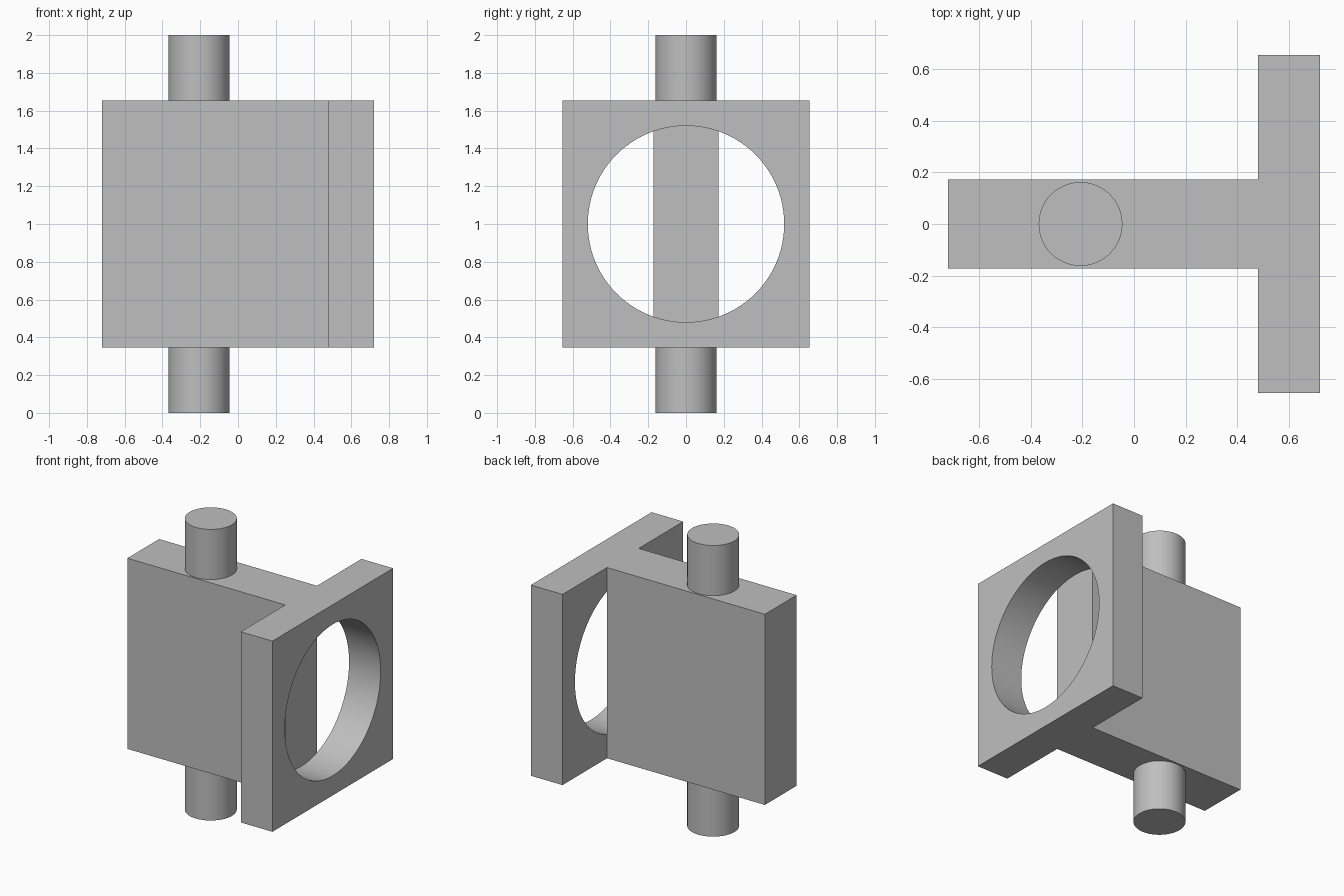
import bpy, bmesh, math
from mathutils import Matrix

if "Cube" in bpy.data.objects:
    bpy.data.objects.remove(bpy.data.objects["Cube"])

grey = bpy.data.materials.new("plain grey")
grey.use_nodes = True
colour = (0.52, 0.52, 0.52, 1)
grey.diffuse_color = colour
grey.node_tree.nodes["Principled BSDF"].inputs["Base Color"].default_value = colour

# Main dimensions
HALF_X, HALF_Y, WEB_Y = 0.72, 0.655, 0.172
PLATE_X = 0.48
BOTTOM, TOP, HEIGHT = 0.345, 1.655, 2.0
HOLE_R, PIN_R, PIN_X = 0.52, 0.162, -0.207


def finish(name, bm):
    bmesh.ops.recalc_face_normals(bm, faces=bm.faces)
    mesh = bpy.data.meshes.new(name)
    bm.to_mesh(mesh)
    bm.free()
    mesh.materials.append(grey)
    obj = bpy.data.objects.new(name, mesh)
    bpy.context.collection.objects.link(obj)
    return obj


def extrude(name, outline, offset):
    """Sweep a flat outline into a closed solid."""
    bm = bmesh.new()
    face = bm.faces.new([bm.verts.new(p) for p in outline])
    result = bmesh.ops.extrude_face_region(bm, geom=[face], use_keep_orig=True)
    verts = [v for v in result["geom"] if isinstance(v, bmesh.types.BMVert)]
    bmesh.ops.translate(bm, verts=verts, vec=offset)
    return finish(name, bm)


def smooth(obj):
    bpy.ops.object.select_all(action="DESELECT")
    obj.select_set(True)
    bpy.context.view_layer.objects.active = obj
    bpy.ops.object.shade_smooth_by_angle(angle=math.radians(30))


# T-shaped body: thick web joined to a square end plate
half = [(-HALF_X, WEB_Y), (PLATE_X, WEB_Y), (PLATE_X, HALF_Y), (HALF_X, HALF_Y)]
outline = half + [(x, -y) for x, y in reversed(half)]
body = extrude("t_body", [(x, y, BOTTOM) for x, y in outline], (0, 0, TOP - BOTTOM))

# Round opening through the plate, stopping flush at the web
angles = [math.tau * i / 96 for i in range(96)]
ring = [(PLATE_X, HOLE_R * math.cos(a), 1 + HOLE_R * math.sin(a)) for a in angles]
cutter = extrude("hole_cutter", ring, (0.4, 0, 0))
cutter.hide_render = True
cut = body.modifiers.new("round opening", "BOOLEAN")
cut.operation = "DIFFERENCE"
cut.solver = "EXACT"
cut.object = cutter
bpy.context.view_layer.objects.active = body
bpy.ops.object.modifier_apply(modifier=cut.name)
bpy.data.objects.remove(cutter)
smooth(body)

# Pivot pins above and below the web
for name, low, high in (("lower_pin", 0, BOTTOM), ("upper_pin", TOP, HEIGHT)):
    bm = bmesh.new()
    bmesh.ops.create_cone(bm, cap_ends=True, segments=64, radius1=PIN_R, radius2=PIN_R,
                          depth=high - low,
                          matrix=Matrix.Translation((PIN_X, 0, (low + high) / 2)))
    smooth(finish(name, bm))
